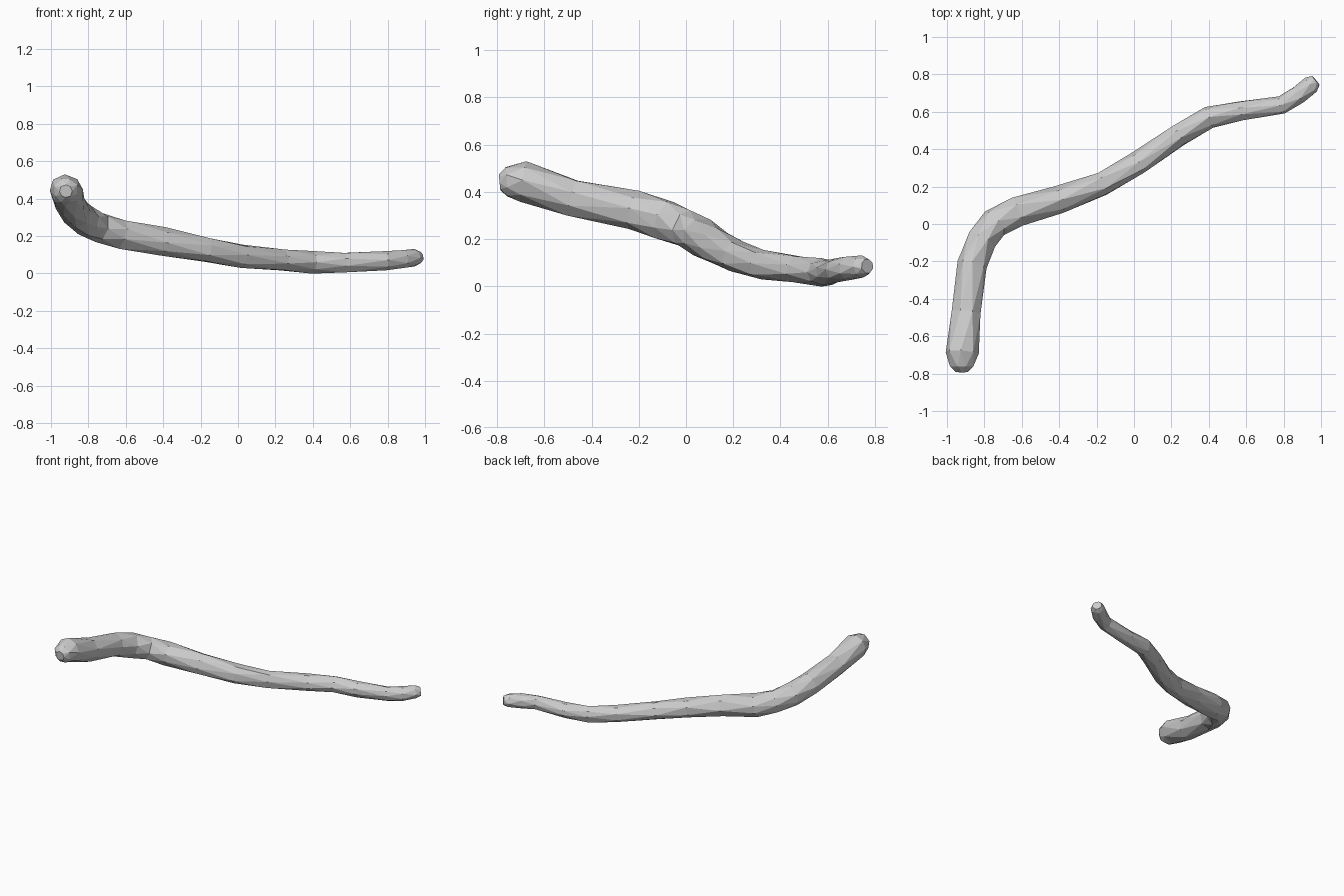
import bpy, bmesh, math, random
from mathutils import Vector

random.seed(4)
if "Cube" in bpy.data.objects:
    bpy.data.objects.remove(bpy.data.objects["Cube"], do_unlink=True)

SIDES = 8
# Stations along the stick: x, y, z, radius
PATH = [
    (-.92, -.79, .44, .035), (-.92, -.76, .443, .066), (-.92, -.69, .443, .088),
    (-.90, -.48, .375, .082), (-.865, -.22, .325, .082), (-.815, -.09, .28, .084),
    (-.745, .005, .245, .084), (-.63, .065, .21, .083), (-.40, .13, .17, .076),
    (-.17, .215, .126, .067), (.02, .325, .093, .064), (.24, .475, .072, .061),
    (.40, .57, .06, .06), (.57, .603, .058, .055), (.79, .637, .068, .05),
    (.88, .69, .077, .051), (.945, .746, .083, .048), (.972, .768, .085, .032),
]

wood = bpy.data.materials.new("pale grey")
wood.use_nodes = True
wood.diffuse_color = (.6, .6, .6, 1)
wood.node_tree.nodes["Principled BSDF"].inputs["Base Color"].default_value = (.6, .6, .6, 1)

# Sweep a slightly irregular faceted ring along the path
bm = bmesh.new()
points = [Vector(p[:3]) for p in PATH]
rings = []
for i, p in enumerate(points):
    ahead = points[min(i + 1, len(points) - 1)] - p
    behind = p - points[max(i - 1, 0)]
    along = (ahead.normalized() + behind.normalized()).normalized()
    side = along.cross(Vector((0, 0, 1))).normalized()
    up = side.cross(along)
    ring = []
    for k in range(SIDES):
        a = math.tau * (k + .5 * (i % 2) + random.uniform(-.12, .12)) / SIDES
        r = PATH[i][3] * random.uniform(.95, 1.04)
        ring.append(bm.verts.new(p + (side * math.cos(a) + up * math.sin(a)) * r))
    rings.append(ring)

# Triangle strips between the staggered rings
for i, (a, b) in enumerate(zip(rings, rings[1:])):
    for k in range(SIDES):
        n = (k + 1) % SIDES
        if i % 2 == 0:
            bm.faces.new((a[k], a[n], b[k]))
            bm.faces.new((a[n], b[n], b[k]))
        else:
            bm.faces.new((a[k], b[n], b[k]))
            bm.faces.new((a[k], a[n], b[n]))

# Close both ends
bm.faces.new(rings[0])
bm.faces.new(rings[-1])
bmesh.ops.recalc_face_normals(bm, faces=bm.faces)

mesh = bpy.data.meshes.new("stick")
bm.to_mesh(mesh)
bm.free()
mesh.materials.append(wood)
stick = bpy.data.objects.new("stick", mesh)
bpy.context.collection.objects.link(stick)
